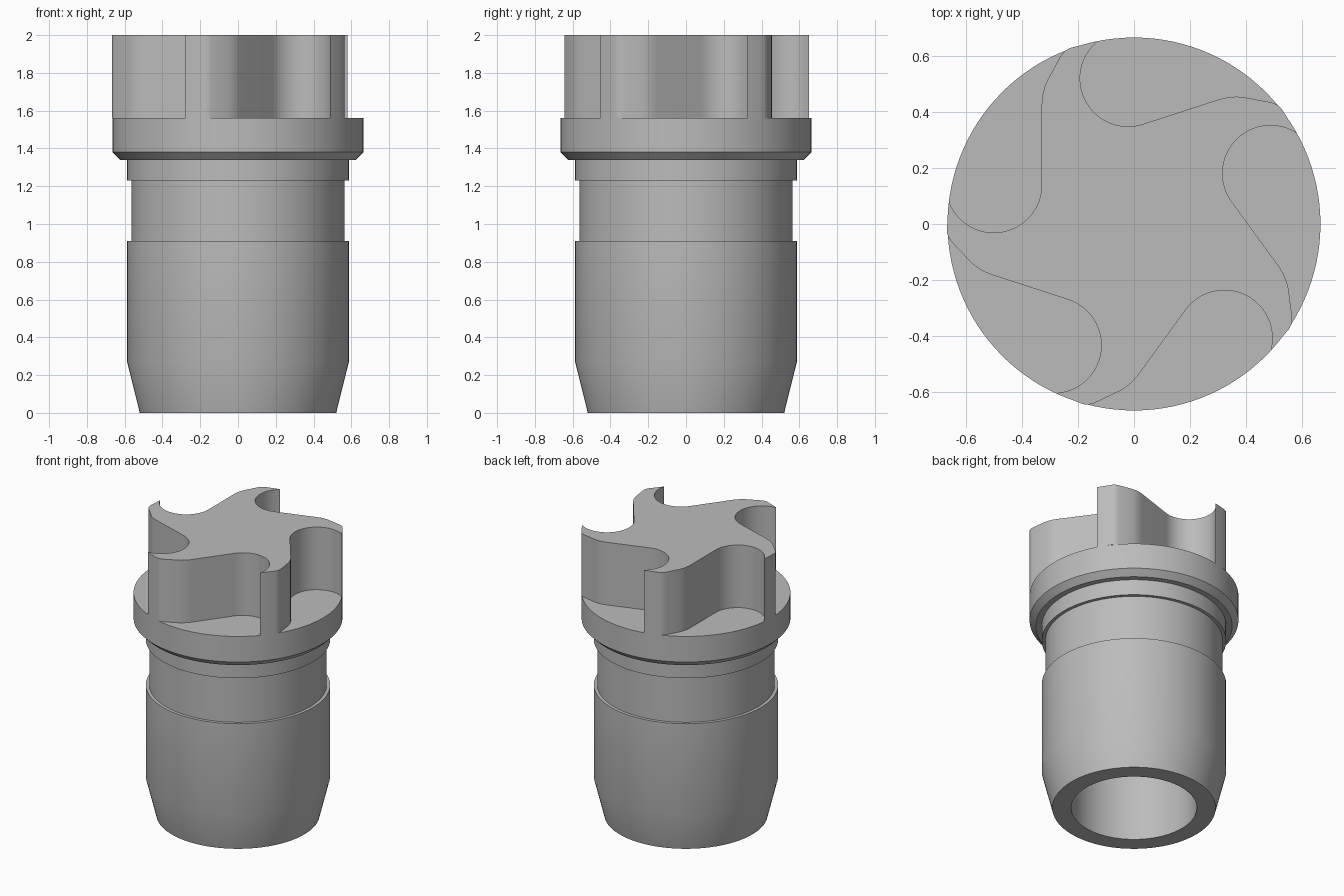
import bpy
import bmesh
import math
from mathutils import Matrix, Vector

cube = bpy.data.objects.get("Cube")
if cube:
    bpy.data.objects.remove(cube, do_unlink=True)

GREY = (0.5, 0.5, 0.5, 1.0)
metal = bpy.data.materials.new("plain grey")
metal.use_nodes = True
metal.diffuse_color = GREY
metal.node_tree.nodes["Principled BSDF"].inputs["Base Color"].default_value = GREY

RADIUS = 0.665   # flange and vane tip radius
FLANGE_TOP = 1.56
TOP = 2.0


def finish(name, bm):
    """Turn a bmesh into a smooth shaded object with crisp edges."""
    mesh = bpy.data.meshes.new(name)
    bm.to_mesh(mesh)
    bm.free()
    mesh.materials.append(metal)
    obj = bpy.data.objects.new(name, mesh)
    bpy.context.collection.objects.link(obj)
    bpy.ops.object.select_all(action="DESELECT")
    obj.select_set(True)
    bpy.context.view_layer.objects.active = obj
    bpy.ops.object.shade_smooth_by_angle(angle=math.radians(30))
    return obj


def lathe(name, profile, steps=120):
    """Spin a (radius, height) profile about the vertical axis."""
    bm = bmesh.new()
    verts = [bm.verts.new((r, 0, z)) for r, z in profile]
    edges = [bm.edges.new(pair) for pair in zip(verts, verts[1:])]
    bmesh.ops.spin(bm, geom=verts + edges, cent=(0, 0, 0), axis=(0, 0, 1),
                   angle=math.tau, steps=steps, use_merge=False)
    bmesh.ops.remove_doubles(bm, verts=bm.verts, dist=0.0005)
    bmesh.ops.recalc_face_normals(bm, faces=bm.faces)
    return finish(name, bm)


def arc(cx, cy, radius, start, end, steps):
    """Points on an arc, angles in degrees."""
    angles = [math.radians(start + (end - start) * i / steps) for i in range(steps + 1)]
    return [Vector((cx + radius * math.cos(a), cy + radius * math.sin(a), 0)) for a in angles]


# Hollow sleeve with tapered foot, groove, collar and flange
lathe("sleeve_body", [
    (0, 1.4), (0.4, 1.4), (0.4, 0), (0.52, 0), (0.587, 0.27), (0.587, 0.91),
    (0.565, 0.91), (0.565, 1.23), (0.587, 1.23), (0.587, 1.34), (0.625, 1.34),
    (RADIUS, 1.38), (RADIUS, FLANGE_TOP), (0, FLANGE_TOP)])

# One fifth of the vane outline: tip, rounded shoulder, straight flank, round pocket
sector = arc(0, 0, RADIUS, 101.2, 107, 3)
shoulder = [(-0.23, 0.627), (-0.247, 0.617), (-0.26, 0.602), (-0.31, 0.51),
            (-0.319, 0.488), (-0.326, 0.46), (-0.329, 0.43)]
sector += [Vector((x, y, 0)) for x, y in shoulder]
sector += arc(-0.5, 0.14, 0.171, 0, -158, 24)

# Five hooked vanes rising from the flange
bm = bmesh.new()
outline = []
for k in range(5):
    turn = Matrix.Rotation(math.radians(72 * k), 4, "Z")
    outline += [turn @ p for p in sector]
low = [bm.verts.new((p.x, p.y, FLANGE_TOP)) for p in outline]
high = [bm.verts.new((p.x, p.y, TOP)) for p in outline]
count = len(outline)
for i in range(count):
    j = (i + 1) % count
    bm.faces.new((low[i], low[j], high[j], high[i]))
bm.faces.new(high)
finish("vane_crown", bm)
